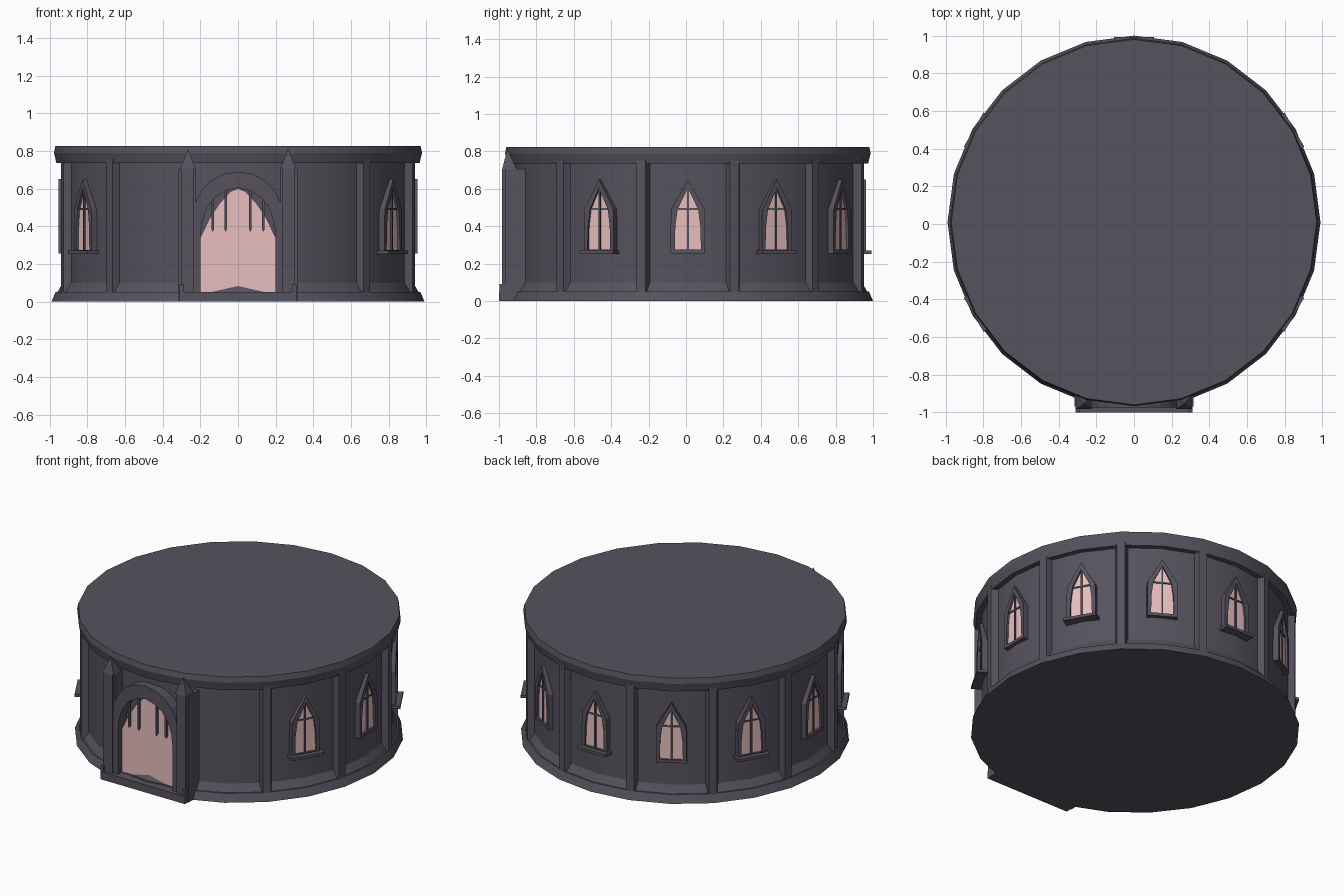
import bpy, bmesh, math
from mathutils import Vector

if "Cube" in bpy.data.objects:
    bpy.data.objects.remove(bpy.data.objects["Cube"])

CY = 0.01          # drum centre in y
SIDES = 24


def material(name, col):
    m = bpy.data.materials.new(name)
    m.diffuse_color = (*col, 1)
    m.use_nodes = True
    m.node_tree.nodes["Principled BSDF"].inputs["Base Color"].default_value = m.diffuse_color
    return m


STONE = material("dark stone", (0.093, 0.084, 0.112))
GLASS = material("pale pink glass", (0.80, 0.52, 0.51))


def place(az, u, r, z):
    """Tangent offset u, distance r from the axis and height z, at angle az."""
    a = math.radians(az)
    return Vector((r * math.cos(a) - u * math.sin(a),
                   CY + r * math.sin(a) + u * math.cos(a), z))


def make(name, verts, faces, mat, smooth=False):
    bm = bmesh.new()
    vs = [bm.verts.new(v) for v in verts]
    for f in faces:
        bm.faces.new([vs[i] for i in f])
    bmesh.ops.recalc_face_normals(bm, faces=bm.faces)
    me = bpy.data.meshes.new(name)
    bm.to_mesh(me)
    bm.free()
    me.materials.append(mat)
    ob = bpy.data.objects.new(name, me)
    bpy.context.collection.objects.link(ob)
    if smooth:
        bpy.context.view_layer.objects.active = ob
        ob.select_set(True)
        bpy.ops.object.shade_smooth_by_angle(angle=math.radians(20))
        ob.select_set(False)
    return ob


def slab(name, az, outline, r0, r1, mat=STONE, flare=1.0):
    """Solid from a (u, z) outline between radii r0 and r1; flare widens its back."""
    n = len(outline)
    verts = [place(az, u * w, r, z) for r, w in ((r0, flare), (r1, 1)) for u, z in outline]
    faces = [list(range(n)), list(range(n, 2 * n))]
    faces += [(i, (i + 1) % n, n + (i + 1) % n, n + i) for i in range(n)]
    return make(name, verts, faces, mat)


def box(name, az, u0, u1, r0, r1, z0, z1, flare=1.0):
    return slab(name, az, [(u0, z0), (u1, z0), (u1, z1), (u0, z1)], r0, r1, STONE, flare)


def band(name, az, outer, inner, r0, r1, closed=True):
    """Frame between two matching (u, z) outlines, with depth."""
    n = len(outer)
    verts = [place(az, u, r, z) for r in (r0, r1) for o in (outer, inner) for u, z in o]
    faces = []
    for i in range(n if closed else n - 1):
        j = (i + 1) % n
        q = [(k * n + i, k * n + j) for k in range(4)]
        for a, b in ((0, 1), (2, 3), (0, 2), (1, 3)):
            faces.append((*q[a], *reversed(q[b])))
    if not closed:
        for i in (0, n - 1):
            faces.append((i, n + i, 3 * n + i, 2 * n + i))
    return make(name, verts, faces, STONE)


def mirrored(half):
    """Right half of an outline, bottom to apex, completed on the left."""
    return half + [(-u, z) for u, z in reversed(half) if u > 1e-6]


# Drum: flared foot, ledge, recessed wall, overhanging cornice and flat roof
profile = [(0.99, 0), (0.968, 0.052), (0.958, 0.052), (0.93, 0.10), (0.93, 0.735),
           (0.964, 0.735), (0.977, 0.79), (0.97, 0.825)]
verts = [place(360 * s / SIDES, 0, r, z) for r, z in profile for s in range(SIDES)]
faces = [(k * SIDES + s, k * SIDES + (s + 1) % SIDES,
          (k + 1) * SIDES + (s + 1) % SIDES, (k + 1) * SIDES + s)
         for k in range(len(profile) - 1) for s in range(SIDES)]
top = (len(profile) - 1) * SIDES
faces += [list(range(SIDES)), list(range(top, top + SIDES))]
make("drum", verts, faces, STONE, smooth=True)

# Pilasters with splayed sides between the twelve bays
for az in range(15, 360, 30):
    if az not in (255, 285):
        box("pilaster", az, -0.025, 0.025, 0.925, 0.967, 0.045, 0.765, flare=1.48)

# Lancet windows; every second one has a sill
outer = mirrored([(0.092, 0.255), (0.092, 0.40), (0.090, 0.49), (0, 0.65)])
inner = mirrored([(0.070, 0.275), (0.067, 0.40), (0.055, 0.49), (0, 0.605)])
for az in range(-30, 211, 30):
    band("window_frame", az, outer, inner, 0.90, 0.952)
    slab("window_glass", az, inner, 0.931, 0.938, GLASS)
    box("window_mullion", az, -0.005, 0.005, 0.934, 0.946, 0.275, 0.60)
    box("window_crossbar", az, -0.057, 0.057, 0.934, 0.944, 0.487, 0.497)
    if az % 60:
        box("window_sill", az, -0.105, 0.105, 0.90, 0.983, 0.252, 0.270)

# Portal: doorstep, arch and glowing doorway
P = 270
box("doorstep", P, -0.31, 0.31, 0.85, 1.01, 0, 0.05)
arc = [(0.237 * math.cos(math.radians(t)), 0.453 + 0.237 * math.sin(math.radians(t)))
       for t in (0, 18, 36, 54, 72, 90)]
soffit = [(0.2, 0.34), (0.192, 0.42), (0.165, 0.50), (0.12, 0.555), (0.065, 0.588), (0, 0.605)]
band("portal_arch", P, mirrored([(0.237, 0.04)] + arc),
     mirrored([(0.2, 0.04)] + soffit), 0.88, 0.983, closed=False)
slab("doorway_panel", P, mirrored([(0.2, 0.05), (0.2, 0.34), (0.152, 0.44),
                                   (0.10, 0.52), (0.04, 0.585), (0, 0.60)]),
     0.932, 0.940, GLASS)

# Raised gate bars with their tips hanging in the doorway
for u, z in ((-0.135, 0.55), (-0.066, 0.59), (0.066, 0.59), (0.135, 0.55)):
    slab("gate_bar", P, [(u - 0.007, z), (u - 0.007, 0.385), (u, 0.37),
                         (u + 0.007, 0.385), (u + 0.007, z)], 0.948, 0.962)

# Piers with spires on both sides of the doorway
for s in (-1, 1):
    box("portal_pier", P, s * 0.225, s * 0.315, 0.82, 0.978, 0, 0.705)
    box("pier_front", P, s * 0.235, s * 0.302, 0.95, 0.993, 0.04, 0.705)
    box("pier_foot", P, s * 0.288, s * 0.31, 0.96, 1.008, 0.04, 0.09)
    base = [place(P, s * u, r, 0.705) for u, r in
            ((0.225, 0.993), (0.308, 0.993), (0.308, 0.915), (0.225, 0.915))]
    make("pier_spire", base + [place(P, s * 0.265, 0.965, 0.812)],
         [(0, 1, 2, 3), (0, 1, 4), (1, 2, 4), (2, 3, 4), (3, 0, 4)], STONE)
